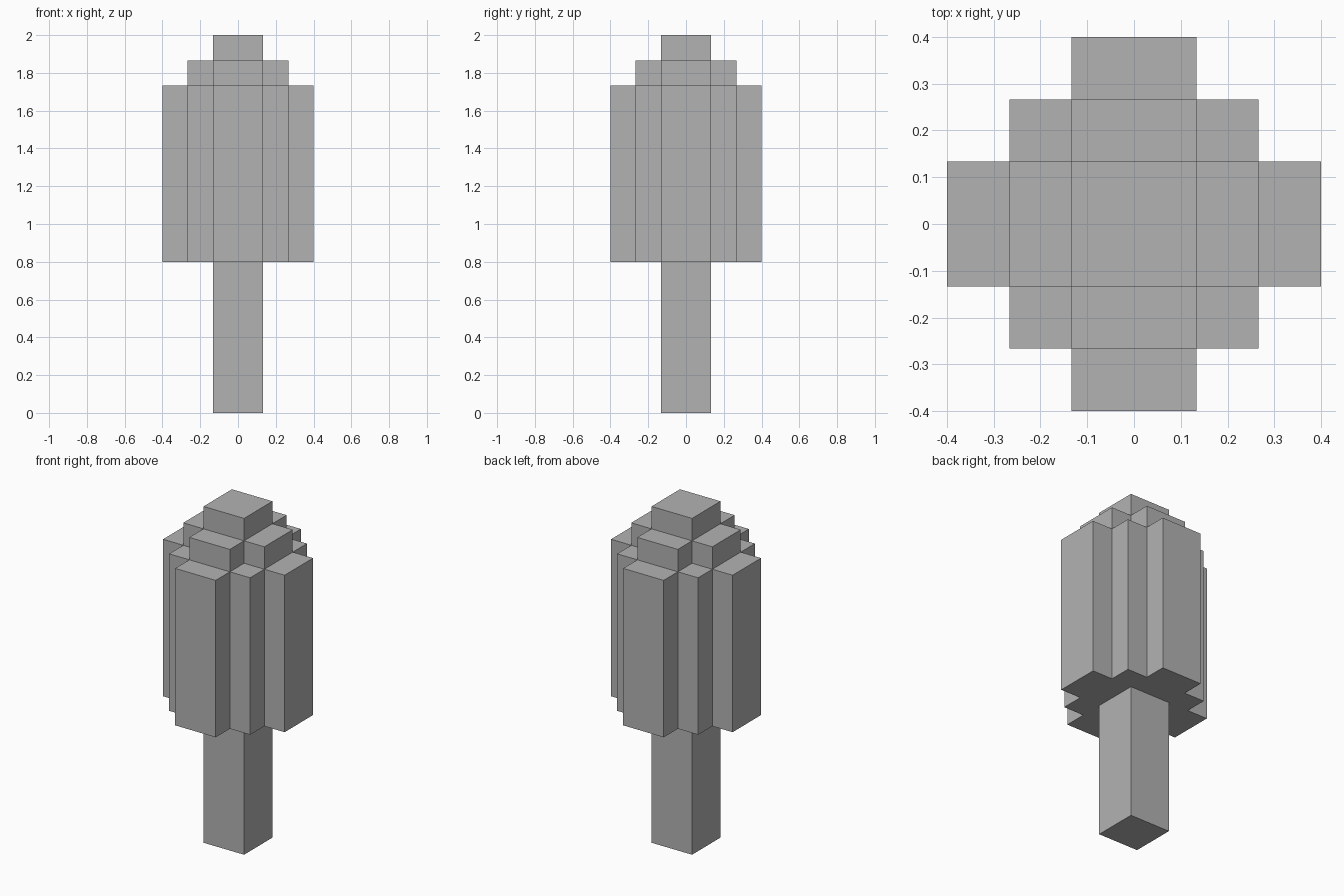
import bpy
import bmesh

cube = bpy.data.objects.get("Cube")
if cube:
    bpy.data.objects.remove(cube)

U = 2 / 15  # edge of one block

grey = bpy.data.materials.new("plain grey")
grey.use_nodes = True
colour = (0.45, 0.45, 0.45, 1)
grey.diffuse_color = colour
grey.node_tree.nodes["Principled BSDF"].inputs["Base Color"].default_value = colour


def tier(name, corner, bottom, top, cap_bottom=True, cap_top=True):
    """Extrude an outline made by turning one corner through four quarters."""
    outline = []
    for _ in range(4):
        outline += corner
        corner = [(-y, x) for x, y in corner]
    bm = bmesh.new()
    low = [bm.verts.new((x * U, y * U, bottom * U)) for x, y in outline]
    high = [bm.verts.new((x * U, y * U, top * U)) for x, y in outline]
    for i in range(len(outline)):
        j = (i + 1) % len(outline)
        bm.faces.new((low[i], low[j], high[j], high[i]))
    if cap_bottom:
        bm.faces.new(low[::-1])
    if cap_top:
        bm.faces.new(high)
    mesh = bpy.data.meshes.new(name)
    bm.to_mesh(mesh)
    bm.free()
    mesh.materials.append(grey)
    obj = bpy.data.objects.new(name, mesh)
    bpy.context.collection.objects.link(obj)
    return obj


# Corner outlines, in blocks
square = [(1, 1)]
cross = [(2, 1), (1, 1), (1, 2)]
stepped = [(3, 1), (2, 1), (2, 2), (1, 2), (1, 3)]

# Trunk and the three canopy tiers; faces hidden in the joints are left out
tier("trunk", square, 0, 6, cap_top=False)
tier("canopy_body", stepped, 6, 13)
tier("canopy_shoulder", cross, 13, 14, cap_bottom=False)
tier("canopy_tip", square, 14, 15, cap_bottom=False)
